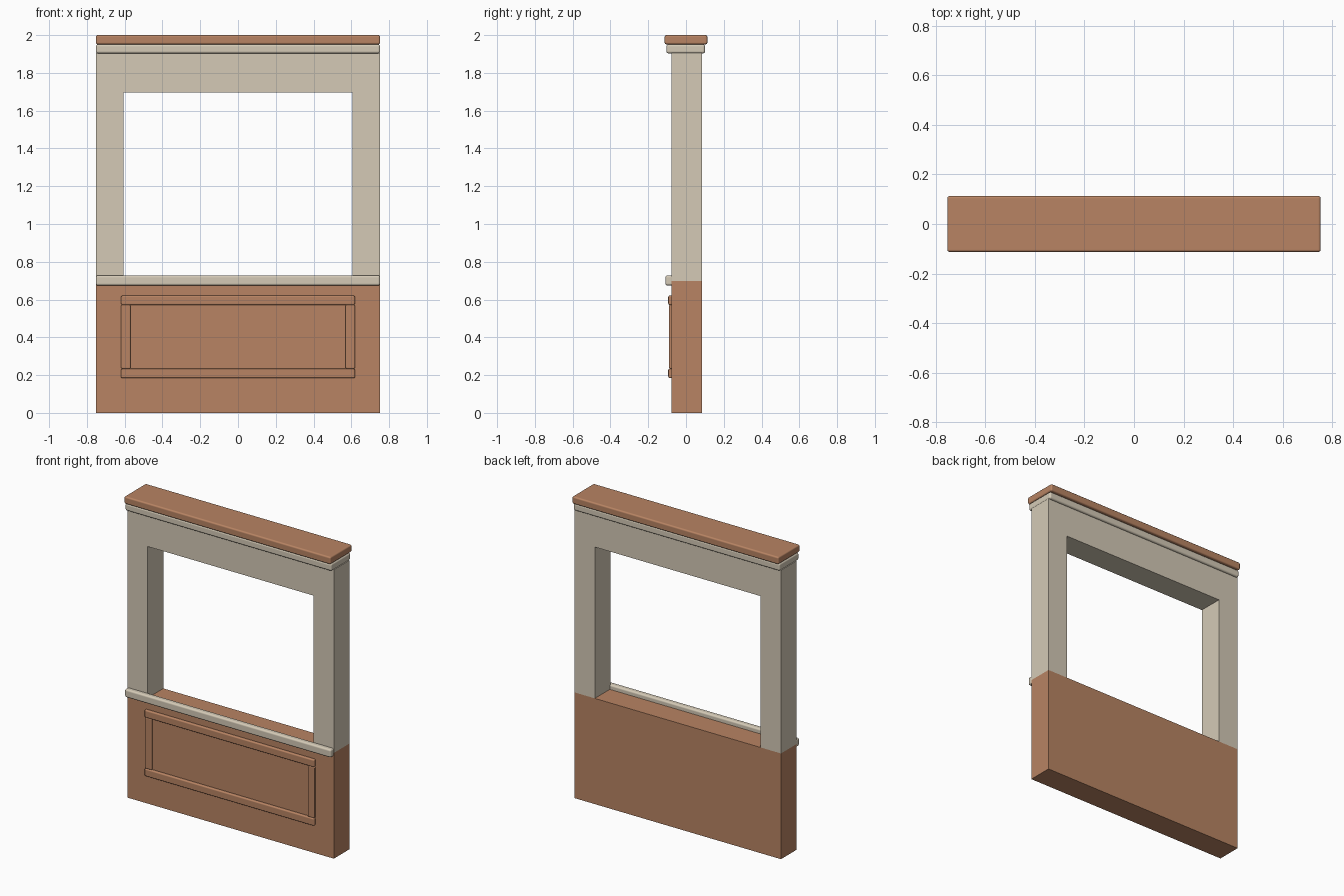
import bpy
import bmesh
from mathutils import Vector

cube = bpy.data.objects.get("Cube")
if cube:
    bpy.data.objects.remove(cube, do_unlink=True)


def make_material(name, colour):
    mat = bpy.data.materials.new(name)
    mat.use_nodes = True
    mat.diffuse_color = colour
    mat.node_tree.nodes["Principled BSDF"].inputs["Base Color"].default_value = colour
    return mat


brown = make_material("warm_brown_wood", (0.48, 0.23, 0.125, 1))
cream = make_material("cream_paint", (0.66, 0.59, 0.47, 1))


def box(name, mat, xs, ys, zs, bevel=0.0):
    """Box spanning the given ranges, with optional rounded edges."""
    low, high = (Vector(c) for c in zip(xs, ys, zs))
    mesh = bpy.data.meshes.new(name)
    bm = bmesh.new()
    bmesh.ops.create_cube(bm, size=1)
    for v in bm.verts:
        v.co = (low + high) / 2 + v.co * (high - low)
    bm.to_mesh(mesh)
    bm.free()
    mesh.materials.append(mat)
    obj = bpy.data.objects.new(name, mesh)
    bpy.context.collection.objects.link(obj)
    if bevel:
        mod = obj.modifiers.new("rounded_edges", "BEVEL")
        mod.width = bevel
        mod.segments = 3
        mod.harden_normals = True
        mesh.shade_smooth()
    return obj


half = 0.753          # half width of the whole wall
inner = 0.605         # half width of the opening
wall = (-0.077, 0.086)
base_top, post_top = 0.697, 1.905

# Solid lower wall
box("base_wall", brown, (-half, half), wall, (0, base_top))

# Posts and header around the opening
for side, name in ((-1, "right_post"), (1, "left_post")):
    box(name, cream, sorted((side * half, side * inner)), wall, (base_top, post_top))
box("header", cream, (-inner, inner), wall, (1.695, post_top))

# Top trim and cap
box("top_trim", cream, (-half, half), (-0.104, 0.101), (1.903, 1.951), 0.012)
box("top_cap", brown, (-half, half), (-0.113, 0.113), (1.951, 2.0), 0.01)

# Rail along the front of the sill
box("sill_rail", cream, (-half, half), (-0.109, -0.07), (0.674, 0.728), 0.012)

# Raised panel frame on the front
frame, bar = 0.619, 0.05
low, high = 0.184, 0.621
for name, z in (("lower_panel_bar", low), ("upper_panel_bar", high - bar)):
    box(name, brown, (-frame, frame), (-0.094, -0.07), (z, z + bar), 0.008)
for side, name in ((-1, "right_panel_bar"), (1, "left_panel_bar")):
    box(name, brown, sorted((side * frame, side * (frame - bar))),
        (-0.09, -0.07), (low + bar, high - bar), 0.006)
